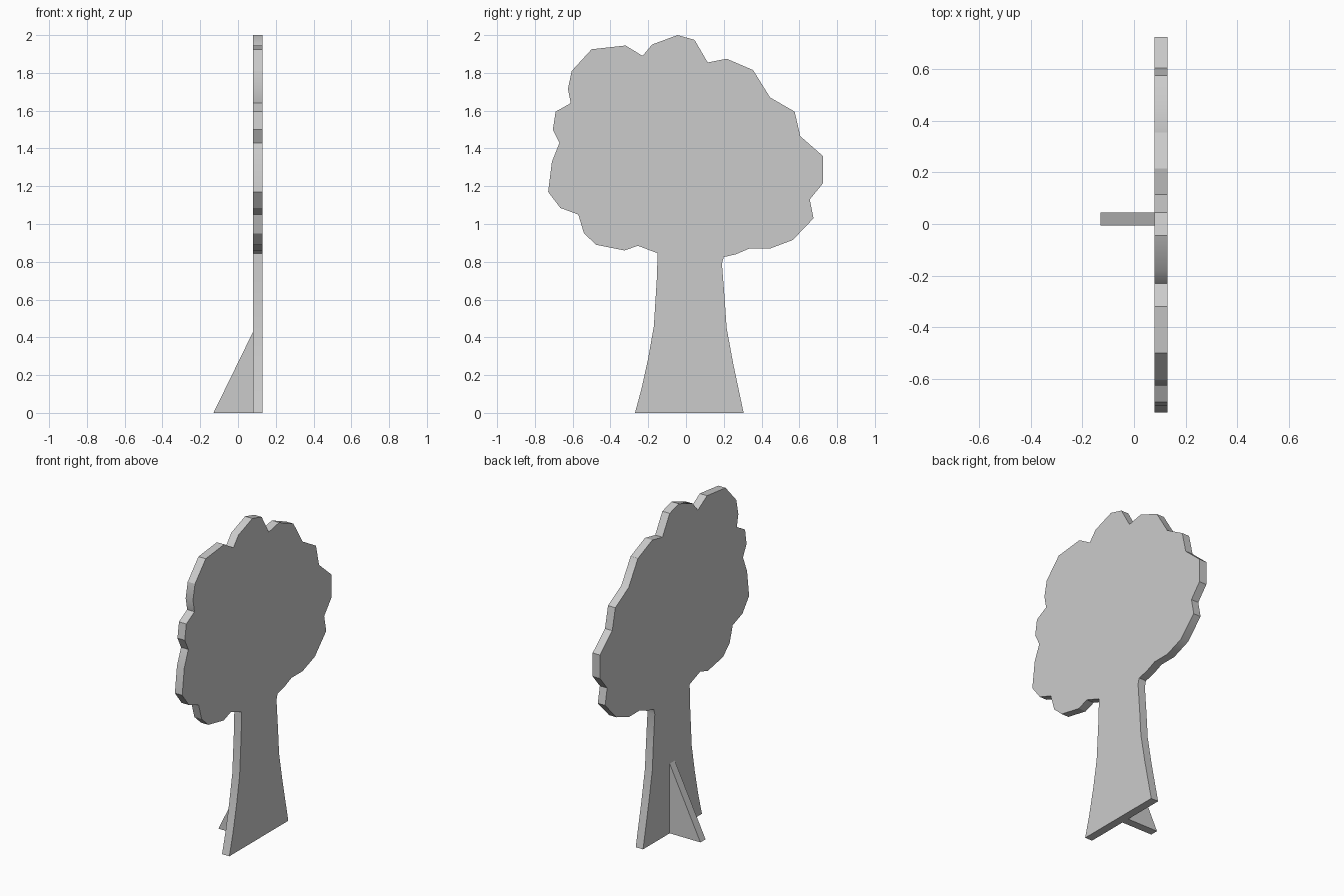
import bpy
import bmesh
import math
from mathutils import Vector

# Remove the default object only
default_object = bpy.data.objects.get("Cube")
if default_object:
    bpy.data.objects.remove(default_object, do_unlink=True)


def make_material(name, colour):
    """Create one flat material."""
    material = bpy.data.materials.new(name)
    material.use_nodes = True
    material.diffuse_color = colour
    shader = material.node_tree.nodes["Principled BSDF"]
    shader.inputs["Base Color"].default_value = colour
    return material


def extrude_profile(name, profile, to_world, direction, thickness, material):
    """Fill a flat profile and pull it out into a solid board."""
    mesh = bpy.data.meshes.new(name)
    builder = bmesh.new()
    corners = [builder.verts.new(to_world(a, b)) for a, b in profile]
    face = builder.faces.new(corners)
    pulled = bmesh.ops.extrude_face_region(builder, geom=[face], use_keep_orig=True)
    moved = [item for item in pulled["geom"] if isinstance(item, bmesh.types.BMVert)]
    bmesh.ops.translate(builder, verts=moved, vec=Vector(direction) * thickness)
    bmesh.ops.recalc_face_normals(builder, faces=builder.faces)
    builder.to_mesh(mesh)
    builder.free()
    mesh.materials.append(material)

    board = bpy.data.objects.new(name, mesh)
    bpy.context.collection.objects.link(board)
    bpy.ops.object.select_all(action="DESELECT")
    board.select_set(True)
    bpy.context.view_layer.objects.active = board
    bpy.ops.object.shade_smooth_by_angle(angle=math.radians(30))
    return board


board_grey = make_material("board grey", (0.6, 0.6, 0.6, 1))
board_thickness = 0.05
board_back = 0.08

# Outline of the cut-out tree as (y, z), split into its natural stretches
trunk_front_edge = [(-.27, 0), (-.235, .13), (-.2, .29), (-.17, .46),
                    (-.155, .7), (-.15, .845)]
crown_front_edge = [(-.255, .885), (-.325, .86), (-.475, .89), (-.54, .95),
                    (-.57, 1.05), (-.665, 1.085), (-.73, 1.17), (-.71, 1.33),
                    (-.67, 1.43), (-.705, 1.5), (-.69, 1.595), (-.61, 1.64),
                    (-.625, 1.715), (-.605, 1.81), (-.5, 1.925), (-.32, 1.945),
                    (-.23, 1.89), (-.18, 1.95), (-.045, 2)]
crown_rear_edge = [(.045, 1.975), (.115, 1.855), (.215, 1.875), (.355, 1.815),
                   (.445, 1.67), (.575, 1.595), (.605, 1.465), (.725, 1.36),
                   (.725, 1.215), (.655, 1.13), (.675, 1.03), (.565, .915),
                   (.445, .87), (.335, .87), (.265, .84), (.2, .825)]
trunk_rear_edge = [(.19, .79), (.205, .6), (.215, .45), (.25, .26), (.305, 0)]

# Flat tree board, standing in the y-z plane
extrude_profile(
    "tree_board",
    trunk_front_edge + crown_front_edge + crown_rear_edge + trunk_rear_edge,
    lambda y, z: (board_back, y, z),
    (1, 0, 0), board_thickness, board_grey)

# Triangular prop behind the trunk, standing in the x-z plane
extrude_profile(
    "support_brace",
    [(-.13, 0), (board_back, 0), (board_back, .43)],
    lambda x, z: (x, -.005, z),
    (0, 1, 0), board_thickness, board_grey)
